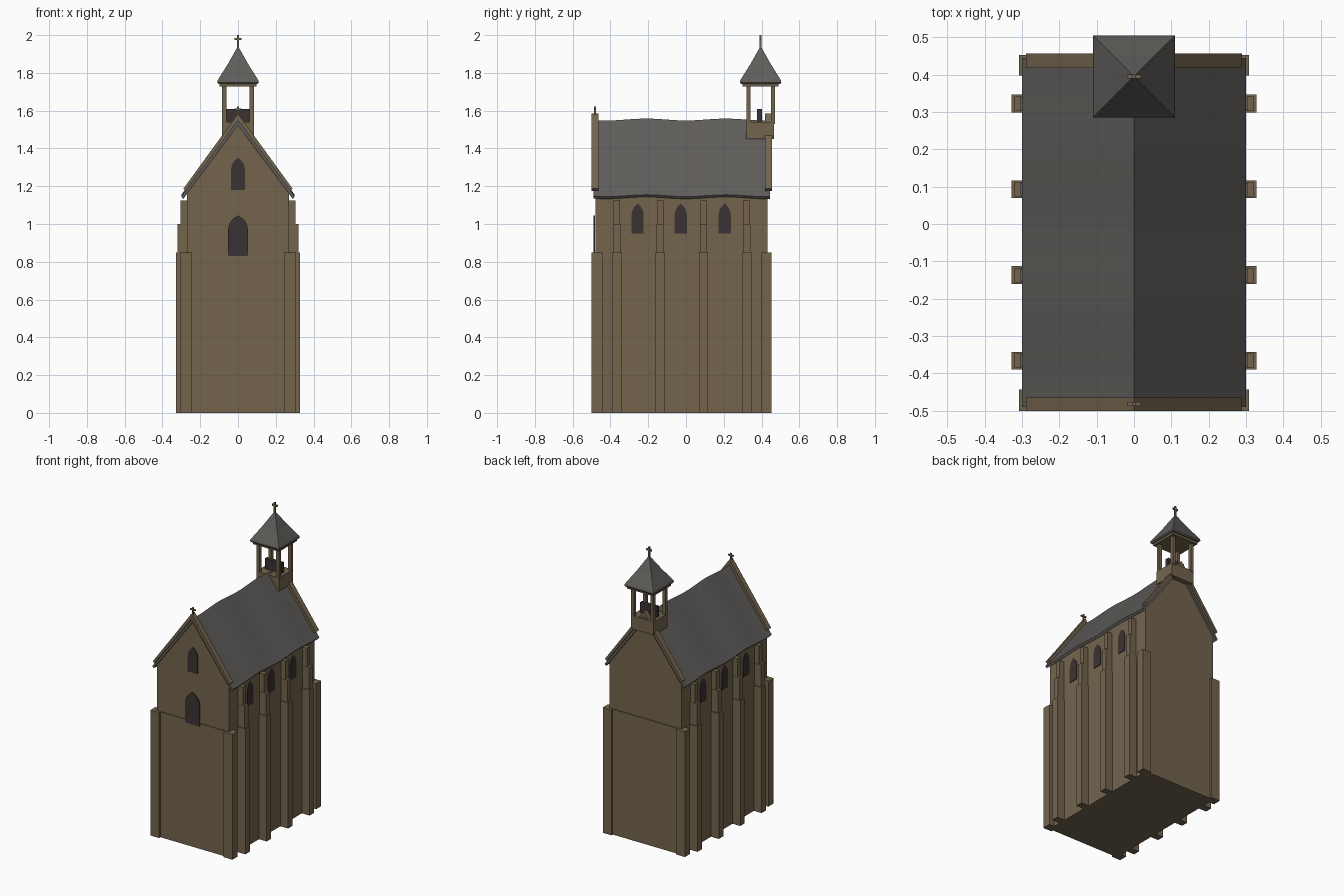
import bpy, bmesh, math

if "Cube" in bpy.data.objects:
    bpy.data.objects.remove(bpy.data.objects["Cube"])


def material(name, rgb):
    m = bpy.data.materials.new(name)
    m.diffuse_color = (*rgb, 1)
    m.use_nodes = True
    m.node_tree.nodes["Principled BSDF"].inputs["Base Color"].default_value = m.diffuse_color
    return m


STONE = material("tan_stone", (0.172, 0.128, 0.076))
SLATE = material("grey_slate", (0.115, 0.109, 0.102))
DARK = material("dark_opening", (0.044, 0.032, 0.033))


def finish(name, bm, mat):
    bmesh.ops.recalc_face_normals(bm, faces=bm.faces)
    me = bpy.data.meshes.new(name)
    bm.to_mesh(me)
    bm.free()
    me.materials.append(mat)
    ob = bpy.data.objects.new(name, me)
    bpy.context.collection.objects.link(ob)
    return ob


def loft(name, rings, mat):
    """Skin a list of equal-length closed rings and cap both ends."""
    bm = bmesh.new()
    vs = [[bm.verts.new(p) for p in r] for r in rings]
    n = len(rings[0])
    for a, b in zip(vs, vs[1:]):
        for i in range(n):
            j = (i + 1) % n
            bm.faces.new((a[i], a[j], b[j], b[i]))
    bm.faces.new(vs[0])
    bm.faces.new(vs[-1])
    return finish(name, bm, mat)


def box(name, x, y, z, mat=STONE):
    return loft(name, [[(x[0], y[0], h), (x[1], y[0], h), (x[1], y[1], h), (x[0], y[1], h)]
                       for h in z], mat)


def prism_y(name, profile, y0, y1, mat):
    return loft(name, [[(x, y, z) for x, z in profile] for y in (y0, y1)], mat)


def arch(half, z0, spring, apex, steps=5):
    """Pointed arch outline."""
    h = apex - spring
    r = (half * half + h * h) / (2 * half)
    end = math.asin(min(1, h / r))
    right = [(half - r + r * math.cos(end * i / steps), spring + r * math.sin(end * i / steps))
             for i in range(steps + 1)]
    left = [(-x, z) for x, z in reversed(right[:-1])]
    return [(-half, z0), (half, z0)] + right + left


# Main body with gabled ends
prism_y("nave_walls", [(-0.27, 0), (0.27, 0), (0.27, 1.165), (0, 1.535), (-0.27, 1.165)],
        -0.48, 0.432, STONE)

# Slightly proud lower end walls
box("front_plinth", (-0.26, 0.26), (-0.485, -0.4), (0, 0.85))
box("back_plinth", (-0.26, 0.26), (0.4, 0.438), (0, 0.85))

# Corner piers and stepped side buttresses
for s, side in ((-1, "left"), (1, "right")):
    xs = sorted((s * 0.243, s * 0.308))
    box(f"front_{side}_pier", xs, (-0.5, -0.443), (0, 0.85))
    box(f"back_{side}_pier", xs, (0.397, 0.452), (0, 0.85))
    for i, y in enumerate((-0.366, -0.137, 0.093, 0.322)):
        for part, out, hw, z in (("lower", 0.328, 0.024, (0, 0.85)),
                                 ("middle", 0.32, 0.019, (0.85, 1.0)),
                                 ("upper", 0.304, 0.017, (1.0, 1.125))):
            box(f"{side}_buttress_{part}_{i}", sorted((s * 0.25, s * out)), (y - hw, y + hw), z)
    # Side windows
    for i, y in enumerate((-0.256, -0.028, 0.205)):
        loft(f"{side}_window_{i}",
             [[(x, y + u, z) for u, z in arch(0.032, 0.95, 1.045, 1.108)]
              for x in (s * 0.266, s * 0.274)], DARK)

# Front door and gable window
prism_y("front_door", arch(0.053, 0.83, 0.965, 1.045), -0.489, -0.481, DARK)
prism_y("gable_window", arch(0.037, 1.18, 1.285, 1.35), -0.486, -0.478, DARK)

# Gently wavy slate roof
rings = []
N = 32
for i in range(N + 1):
    y = -0.49 + 0.934 * i / N
    w = 0.005 * math.cos(2 * math.pi * (y + 0.21) / 0.42)
    section = [(-0.3, 1.15), (0, 1.553), (0.3, 1.15), (0.29, 1.138), (0, 1.525), (-0.29, 1.138)]
    rings.append([(x, y, z + w) for x, z in section])
loft("main_roof", rings, SLATE)

# Stone copings on both gables
coping = [(-0.289, 1.187), (0, 1.585), (0.289, 1.187), (0.277, 1.176), (0, 1.548), (-0.277, 1.176)]
prism_y("front_coping", coping, -0.5, -0.464, STONE)
prism_y("back_coping", coping, 0.418, 0.456, STONE)


def cross(name, y, z0, z1):
    h = z1 - z0
    box(name + "_upright", (-0.005, 0.005), (y - 0.005, y + 0.005), (z0 - 0.02, z1))
    box(name + "_arm", (-0.019, 0.019), (y - 0.005, y + 0.005), (z0 + h * 0.6, z0 + h * 0.78))


cross("front_cross", -0.482, 1.575, 1.622)
cross("belfry_cross", 0.395, 1.935, 2.0)

# Open belfry: base, posts, beam ring, bell
CY = 0.395
box("belfry_base", (-0.085, 0.085), (CY - 0.077, CY + 0.072), (1.45, 1.54))
for i, sx in enumerate((-1, 1)):
    for j, sy in enumerate((-1, 1)):
        x, y = sx * 0.073, CY + sy * 0.065
        box(f"belfry_post_{i}{j}", (x - 0.011, x + 0.011), (y - 0.011, y + 0.011), (1.53, 1.735))
box("belfry_beam", (-0.098, 0.098), (CY - 0.095, CY + 0.095), (1.727, 1.75))
box("bell", (-0.063, 0.063), (0.377, 0.402), (1.53, 1.61), DARK)

# Belfry pyramid roof with a slight flare
loft("belfry_roof", [[(sx * r, CY + sy * r, z) for sx, sy in ((-1, -1), (1, -1), (1, 1), (-1, 1))]
                     for r, z in ((0.104, 1.742), (0.11, 1.75), (0.107, 1.762),
                                  (0.055, 1.845), (0.008, 1.928), (0.003, 1.935))], SLATE)
